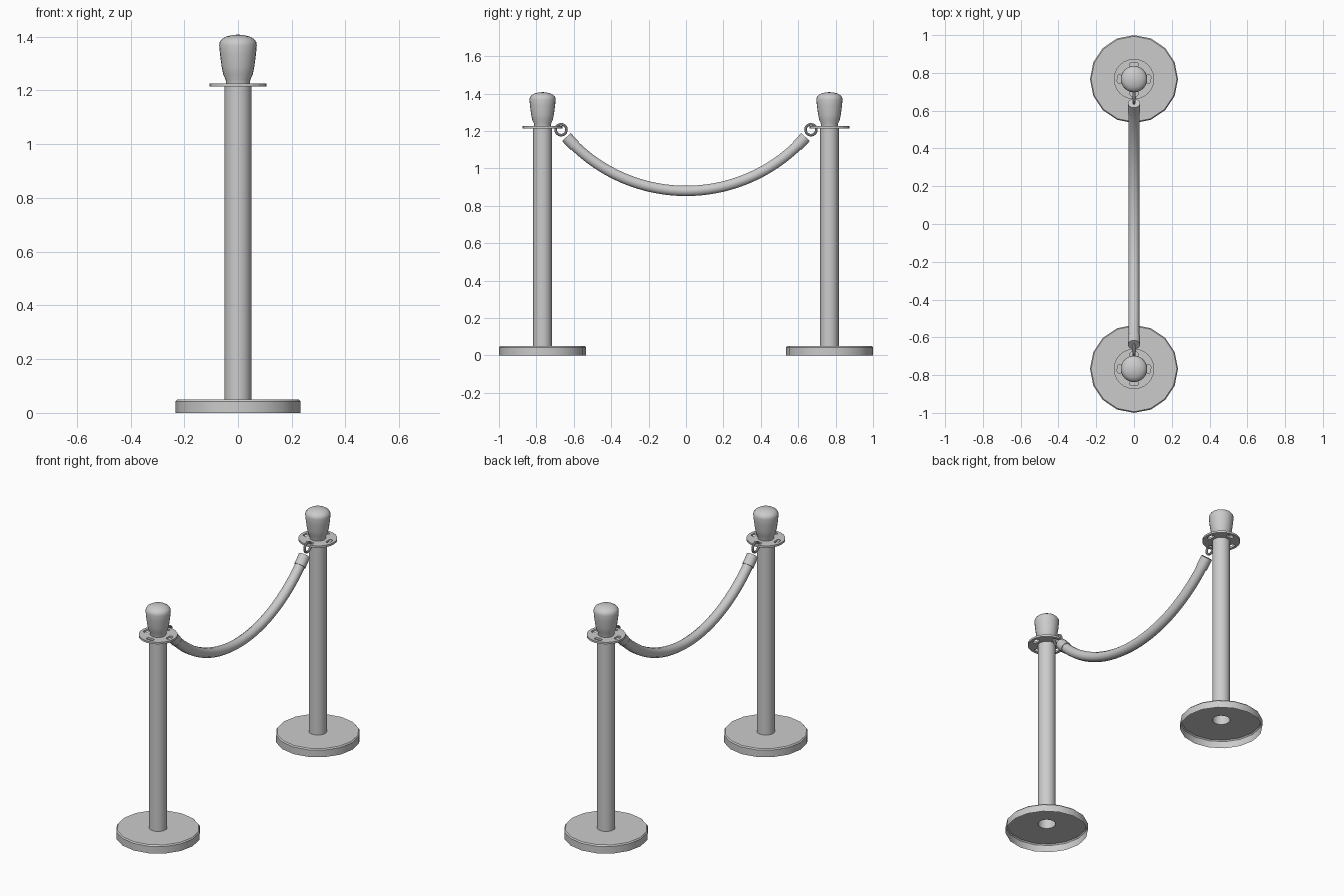
import bpy, bmesh
from math import sin, cos, pi, asin

if "Cube" in bpy.data.objects:
    bpy.data.objects.remove(bpy.data.objects["Cube"])

POST_Y = 0.767


def lathe(name, profile, y, sides):
    # spin an (r, z) profile, listed bottom to top, about a vertical axis
    bm = bmesh.new()
    rings = [[bm.verts.new((r * cos(2 * pi * j / sides), r * sin(2 * pi * j / sides), z))
              for j in range(sides)] for r, z in profile]
    for a, b in zip(rings, rings[1:]):
        for j in range(sides):
            k = (j + 1) % sides
            bm.faces.new((a[j], a[k], b[k], b[j]))
    bmesh.ops.remove_doubles(bm, verts=bm.verts, dist=1e-5)
    mesh = bpy.data.meshes.new(name)
    bm.to_mesh(mesh)
    bm.free()
    ob = bpy.data.objects.new(name, mesh)
    bpy.context.collection.objects.link(ob)
    ob.location.y = y
    smooth(ob)
    return ob


def smooth(ob):
    bpy.ops.object.select_all(action='DESELECT')
    ob.select_set(True)
    bpy.context.view_layer.objects.active = ob
    bpy.ops.object.shade_smooth_by_angle(angle=pi / 6)


def curve(name, loops, dims, cyclic):
    cu = bpy.data.curves.new(name, 'CURVE')
    cu.dimensions = dims
    for pts in loops:
        s = cu.splines.new('POLY')
        s.points.add(len(pts) - 1)
        for p, co in zip(s.points, pts):
            p.co = (*co, 1)
        s.use_cyclic_u = cyclic
        s.use_smooth = dims == '3D'
    ob = bpy.data.objects.new(name, cu)
    bpy.context.collection.objects.link(ob)
    return ob


def tube(name, pts, radius):
    ob = curve(name, [pts], '3D', False)
    ob.data.bevel_depth = radius
    ob.data.bevel_resolution = 3
    ob.data.use_fill_caps = True
    return ob


def slot(angle):
    # rounded slot, long side across the radius
    pts = []
    for i in range(16):
        t = 2 * pi * i / 16
        u = 0.077 + 0.012 * cos(t)
        v = 0.012 * sin(t) + (0.011 if sin(t) >= 0 else -0.011)
        pts.append((u * cos(angle) - v * sin(angle), u * sin(angle) + v * cos(angle), 0))
    return pts


# rope arc: through the low point and both ends
END_Y, END_Z, LOW_Z = 0.639, 1.168, 0.88
RISE = END_Z - LOW_Z
R = (END_Y ** 2 + RISE ** 2) / (2 * RISE)
A = asin(END_Y / R)


def arc(a0, a1, n):
    return [(0, R * sin(a), LOW_Z + R - R * cos(a))
            for a in (a0 + (a1 - a0) * i / n for i in range(n + 1))]


for side in (-1, 1):
    tag = "front" if side < 0 else "back"
    y = side * POST_Y
    # open-bottomed base shell
    lathe(tag + "_base", [(0.233, 0), (0.233, 0.043), (0.227, 0.05), (0.05, 0.05)], y, 16)
    # hollow post
    lathe(tag + "_post", [(0.05, 0.05), (0.05, 1.217)], y, 24)
    # knob on top
    lathe(tag + "_knob", [(0.044, 1.222), (0.046, 1.24), (0.055, 1.26), (0.061, 1.29),
                          (0.067, 1.335), (0.070, 1.368), (0.068, 1.38), (0.060, 1.391),
                          (0.045, 1.400), (0.023, 1.406), (0, 1.408)], y, 24)
    # slotted hook plate
    rim = [(0.107 * cos(2 * pi * i / 24), 0.107 * sin(2 * pi * i / 24), 0) for i in range(24)]
    plate = curve(tag + "_hook_plate", [rim] + [slot(k * pi / 2) for k in range(4)], '2D', True)
    plate.data.fill_mode = 'BOTH'
    plate.data.extrude = 0.006
    plate.location = (0, y, 1.22)
    # hook ring
    bpy.ops.mesh.primitive_torus_add(major_radius=0.029, minor_radius=0.007, major_segments=24,
                                     minor_segments=10, location=(0, side * 0.668, 1.207),
                                     rotation=(0, pi / 2, 0))
    ring = bpy.context.object
    ring.name = tag + "_hook_ring"
    smooth(ring)
    # rope end sleeve
    tube(tag + "_rope_sleeve", arc(side * A, side * (A - 0.065 / R), 3), 0.033)

# hanging rope
tube("rope", arc(-A + 0.02, A - 0.02, 36), 0.029)
